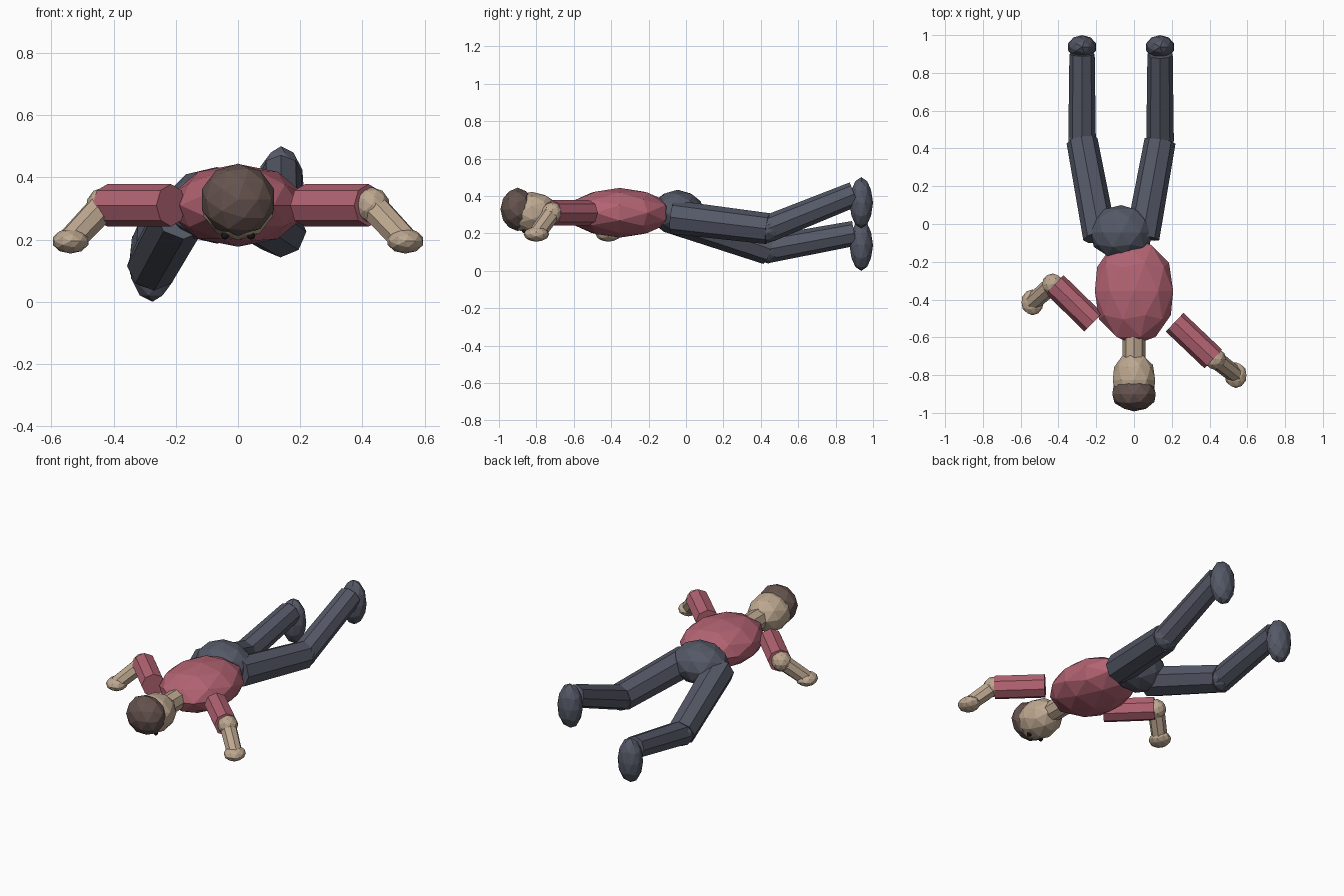
import bpy
from mathutils import Vector, Matrix

if "Cube" in bpy.data.objects:
    bpy.data.objects.remove(bpy.data.objects["Cube"], do_unlink=True)


def material(name, rgb):
    m = bpy.data.materials.new(name)
    m.use_nodes = True
    m.diffuse_color = (*rgb, 1)
    m.node_tree.nodes["Principled BSDF"].inputs["Base Color"].default_value = (*rgb, 1)
    return m


SHIRT = material("dusty red shirt", (0.45, 0.125, 0.17))
SKIN = material("tan skin", (0.51, 0.39, 0.28))
HAIR = material("dark brown hair", (0.13, 0.086, 0.077))
PANTS = material("slate trousers", (0.09, 0.10, 0.135))
EYES = material("black eyes", (0.01, 0.01, 0.01))


def finish(name, mat):
    ob = bpy.context.object
    ob.name = name
    ob.data.materials.append(mat)
    return ob


def blob(name, mat, centre, radii, pole="Y"):
    """Faceted ellipsoid with its pole along y (lying body) or z."""
    bpy.ops.mesh.primitive_ico_sphere_add(subdivisions=2, radius=1, location=centre)
    ob = finish(name, mat)
    if pole == "Y":
        ob.data.transform(Matrix.Rotation(1.5708, 4, "X"))
    ob.data.transform(Matrix.Diagonal((*radii, 1)))
    return ob


def limb(name, mat, start, end, r1, r2):
    """Eight-sided tapered tube between two joints."""
    a, b = Vector(start), Vector(end)
    bpy.ops.mesh.primitive_cone_add(vertices=8, radius1=r1, radius2=r2,
                                    depth=(b - a).length, location=(a + b) / 2)
    ob = finish(name, mat)
    ob.rotation_euler = (b - a).to_track_quat("Z", "Y").to_euler()
    return ob


# Trunk and head, lying face down
blob("torso", SHIRT, (0, -0.355, 0.31), (0.218, 0.285, 0.133))
blob("hips", PANTS, (-0.068, -0.045, 0.31), (0.17, 0.145, 0.123))
limb("neck", SKIN, (0, -0.58, 0.31), (0, -0.74, 0.31), 0.06, 0.06)
blob("head", SKIN, (0, -0.825, 0.31), (0.118, 0.15, 0.112))
blob("hair", HAIR, (0, -0.90, 0.328), (0.121, 0.092, 0.116))
for side, s in (("left", 1), ("right", -1)):
    blob(side + "_eye", EYES, (s * 0.042, -0.865, 0.213), (0.013, 0.013, 0.013))

# Arms: the left reaches past the head, the right points back to the waist
for side, s, elbow_y, hand_y in (("left", 1, -0.715, -0.80), ("right", -1, -0.32, -0.415)):
    elbow = (s * 0.43, elbow_y, 0.31)
    hand = (s * 0.538, hand_y, 0.195)
    limb(side + "_upper_arm", SHIRT, (s * 0.215, -0.52, 0.31), (s * 0.42, elbow_y, 0.31), 0.068, 0.068)
    blob(side + "_elbow", SKIN, elbow, (0.058, 0.058, 0.058))
    limb(side + "_forearm", SKIN, elbow, hand, 0.048, 0.045)
    blob(side + "_hand", SKIN, hand, (0.06, 0.068, 0.04))

# Legs: spread to each side of the hips, shins raised
for side, hip_x, knee_x, knee_z, ankle_z, foot_z in (
        ("left", 0.045, 0.138, 0.225, 0.41, 0.363),
        ("right", -0.18, -0.275, 0.115, 0.20, 0.137)):
    knee = (knee_x, 0.44, knee_z)
    limb(side + "_thigh", PANTS, (hip_x, -0.07, 0.287), knee, 0.09, 0.083)
    blob(side + "_knee", PANTS, knee, (0.076, 0.076, 0.076))
    limb(side + "_shin", PANTS, knee, (knee_x, 0.90, ankle_z), 0.073, 0.067)
    blob(side + "_foot", PANTS, (knee_x, 0.937, foot_z), (0.077, 0.063, 0.137), "Z")
